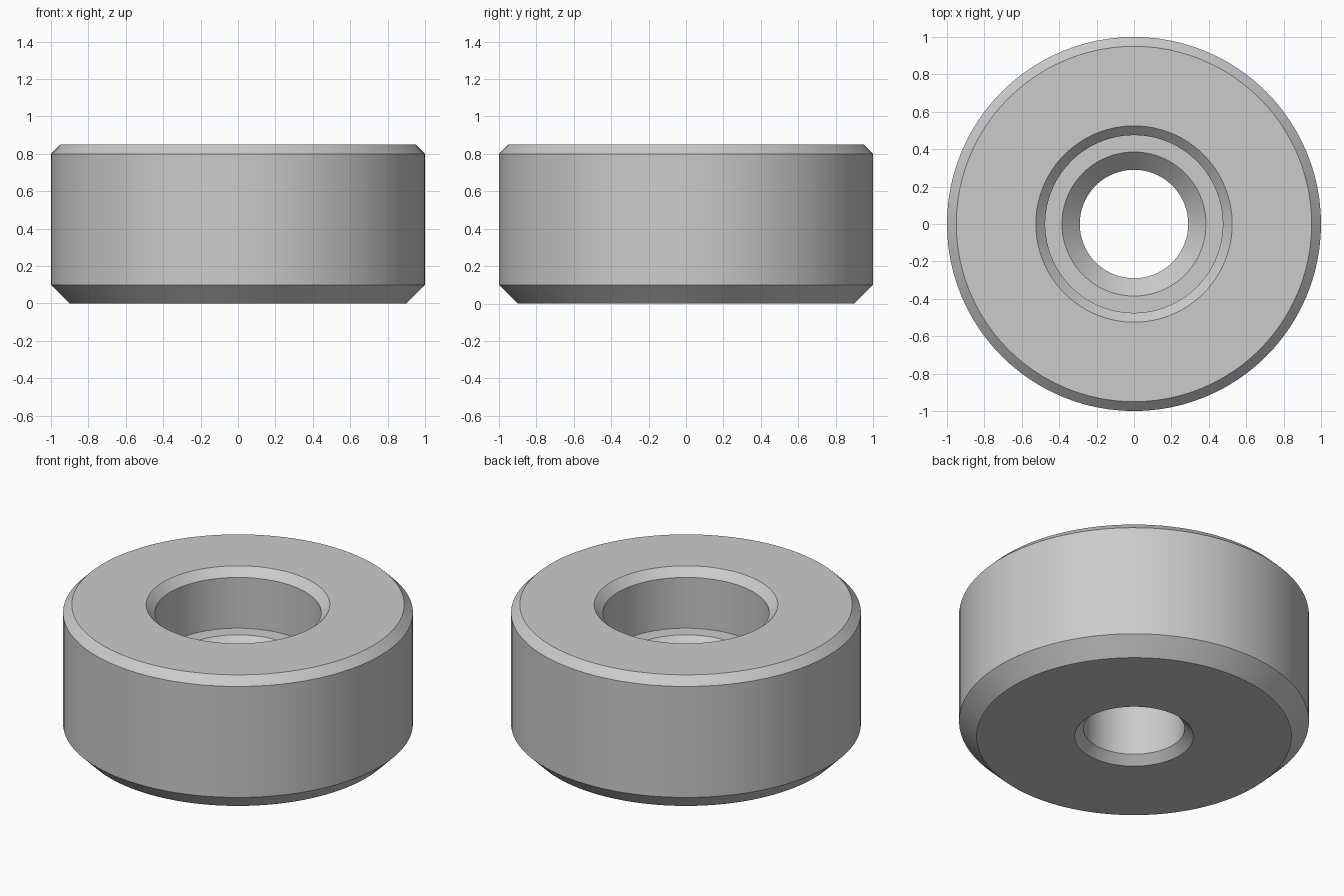
import bpy
import bmesh
from math import radians, tau
from mathutils import Matrix

SEGMENTS = 96

cube = bpy.data.objects.get("Cube")
if cube:
    bpy.data.objects.remove(cube, do_unlink=True)

# Plain grey material
grey = bpy.data.materials.new("plain grey")
grey.use_nodes = True
colour = (0.6, 0.6, 0.6, 1)
grey.diffuse_color = colour
grey.node_tree.nodes["Principled BSDF"].inputs["Base Color"].default_value = colour

# Closed cross-section (radius, height), counter-clockwise from the bottom
profile = [
    (0.34, 0), (0.9, 0), (1, 0.1), (1, 0.8), (0.95, 0.85),  # chamfered outside
    (0.525, 0.85), (0.475, 0.8), (0.475, 0.48),             # counterbore
    (0.385, 0.48), (0.29, 0.385), (0.29, 0.05),             # countersunk bore
]

# Revolve the section around z
bm = bmesh.new()
rings = []
for i in range(SEGMENTS):
    turn = Matrix.Rotation(tau * i / SEGMENTS, 3, "Z")
    rings.append([bm.verts.new(turn @ bm.verts.new((r, 0, z)).co) for r, z in profile])
bmesh.ops.delete(bm, geom=[v for v in bm.verts if v not in {w for ring in rings for w in ring}],
                 context="VERTS")
for i, ring in enumerate(rings):
    following = rings[(i + 1) % SEGMENTS]
    for j in range(len(profile)):
        k = (j + 1) % len(profile)
        bm.faces.new((ring[j], following[j], following[k], ring[k]))
bmesh.ops.recalc_face_normals(bm, faces=bm.faces)

mesh = bpy.data.meshes.new("bored_roller")
bm.to_mesh(mesh)
bm.free()
mesh.materials.append(grey)
roller = bpy.data.objects.new("bored_roller", mesh)
bpy.context.collection.objects.link(roller)

# Smooth the round walls, keep chamfer edges crisp
bpy.ops.object.select_all(action="DESELECT")
roller.select_set(True)
bpy.context.view_layer.objects.active = roller
bpy.ops.object.shade_smooth_by_angle(angle=radians(30))
